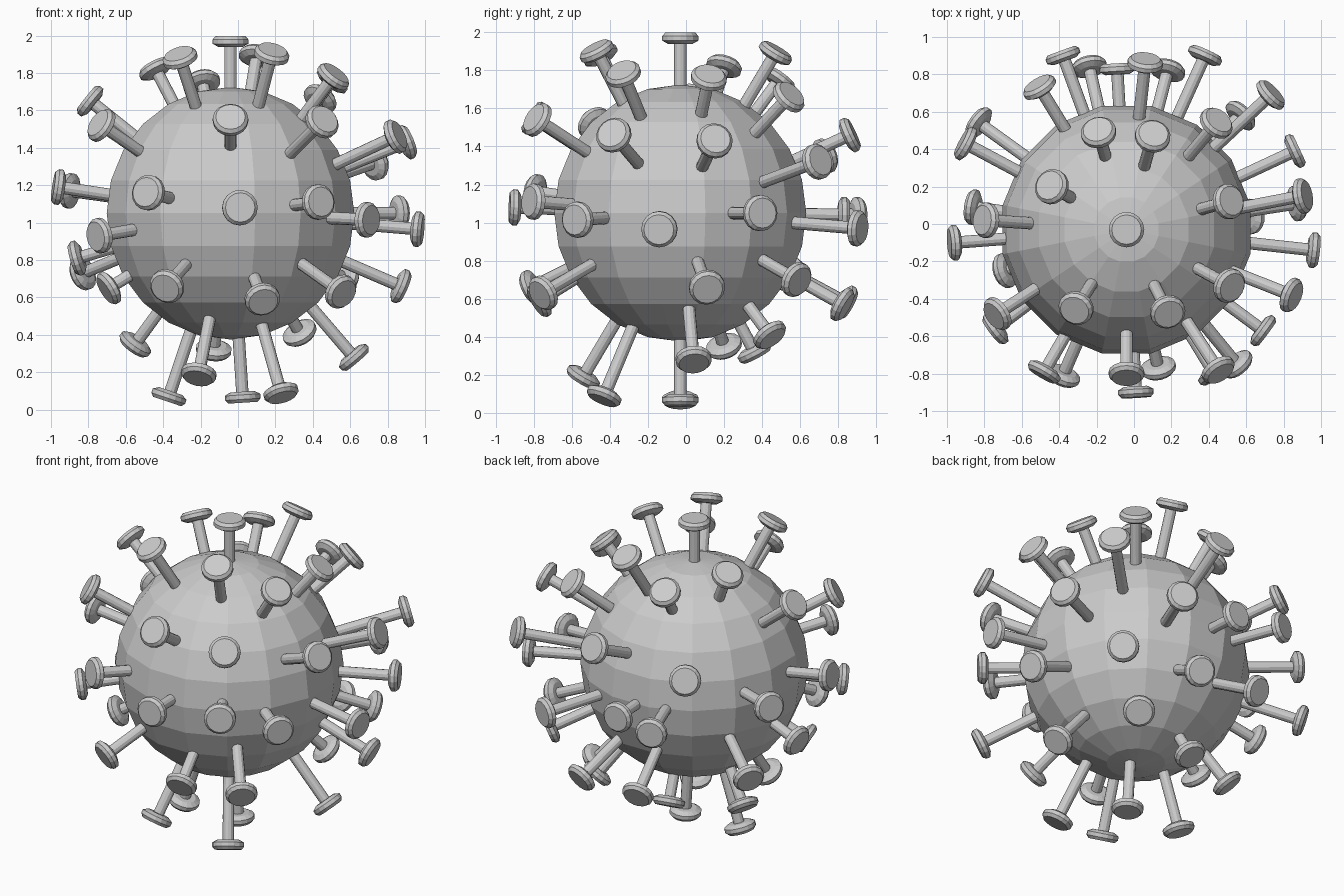
import bpy, bmesh, math
from mathutils import Vector, Matrix

if "Cube" in bpy.data.objects:
    bpy.data.objects.remove(bpy.data.objects["Cube"])

CENTRE = Vector((-0.04, -0.03, 1.05))
RADIUS = 0.675


def finish(bm, name):
    bmesh.ops.recalc_face_normals(bm, faces=bm.faces[:])
    mesh = bpy.data.meshes.new(name)
    bm.to_mesh(mesh)
    bm.free()
    obj = bpy.data.objects.new(name, mesh)
    bpy.context.collection.objects.link(obj)
    return obj


def lathe(bm, profile, sides, matrix):
    """Spin (radius, height) points into a capped flat-faced solid."""
    rings = []
    for r, h in profile:
        rings.append([bm.verts.new(matrix @ Vector((
            r * math.cos(2 * math.pi * i / sides),
            r * math.sin(2 * math.pi * i / sides), h))) for i in range(sides)])
    for a, b in zip(rings, rings[1:]):
        for i in range(sides):
            j = (i + 1) % sides
            bm.faces.new((a[i], a[j], b[j], b[i]))
    bm.faces.new(rings[0][::-1])
    bm.faces.new(rings[-1])


# Faceted round body
bm = bmesh.new()
bmesh.ops.create_uvsphere(bm, u_segments=16, v_segments=12, radius=RADIUS)
bmesh.ops.transform(bm, verts=bm.verts[:],
                    matrix=Matrix.Translation(CENTRE) @ Matrix.Rotation(math.pi / 16, 4, 'Z'))
finish(bm, "body")

# Head centres of the spikes, listed by region
crown = [(-.04, -.03, 1.97), (.18, -.47, 1.90), (.10, .47, 1.89), (-.31, -.45, 1.88),
         (-.44, .20, 1.82), (.51, -.33, 1.78), (.505, .12, 1.76), (-.19, .49, 1.75)]
upper = [(.44, .54, 1.66), (-.79, .02, 1.65), (-.73, -.48, 1.52), (-.04, -.80, 1.55),
         (.45, -.78, 1.54), (.84, -.38, 1.46), (.90, .15, 1.43), (.06, .86, 1.46),
         (-.505, .73, 1.35), (.73, .69, 1.32)]
middle = [(-.90, .43, 1.17), (-.96, -.10, 1.19), (-.48, -.79, 1.16), (.01, -.90, 1.08),
          (.43, -.80, 1.11), (.69, -.57, 1.015), (.96, -.14, .965), (.86, .39, 1.05),
          (.38, .90, .97), (-.38, .90, 1.04), (-.09, .83, 1.04), (-.74, -.56, .93)]
lower = [(-.83, .54, .73), (-.86, .09, .81), (-.69, -.25, .65), (-.38, -.81, .66),
         (.13, -.77, .59), (.55, -.75, .63), (.87, .11, .66), (.57, .58, .70),
         (-.24, .84, .58), (.18, .82, .57)]
base = [(-.55, .20, .35), (-.13, .36, .32), (.33, .44, .41), (.62, .04, .28),
        (-.37, -.03, .07), (-.21, -.54, .19), (.025, -.03, .065), (.23, -.43, .09)]

# Spikes: thin stalk with a flat bevelled knob, pointing away from the body
for n, p in enumerate(crown + upper + middle + lower + base, 1):
    d = Vector(p) - CENTRE
    L = d.length
    m = Matrix.Translation(CENTRE) @ d.to_track_quat('Z', 'Y').to_matrix().to_4x4()
    bm = bmesh.new()
    lathe(bm, [(.033, RADIUS - .06), (.033, L - .02)], 12, m)
    lathe(bm, [(.065, L - .031), (.095, L - .014), (.095, L + .010), (.079, L + .028)], 16, m)
    finish(bm, f"spike_{n:02d}")
